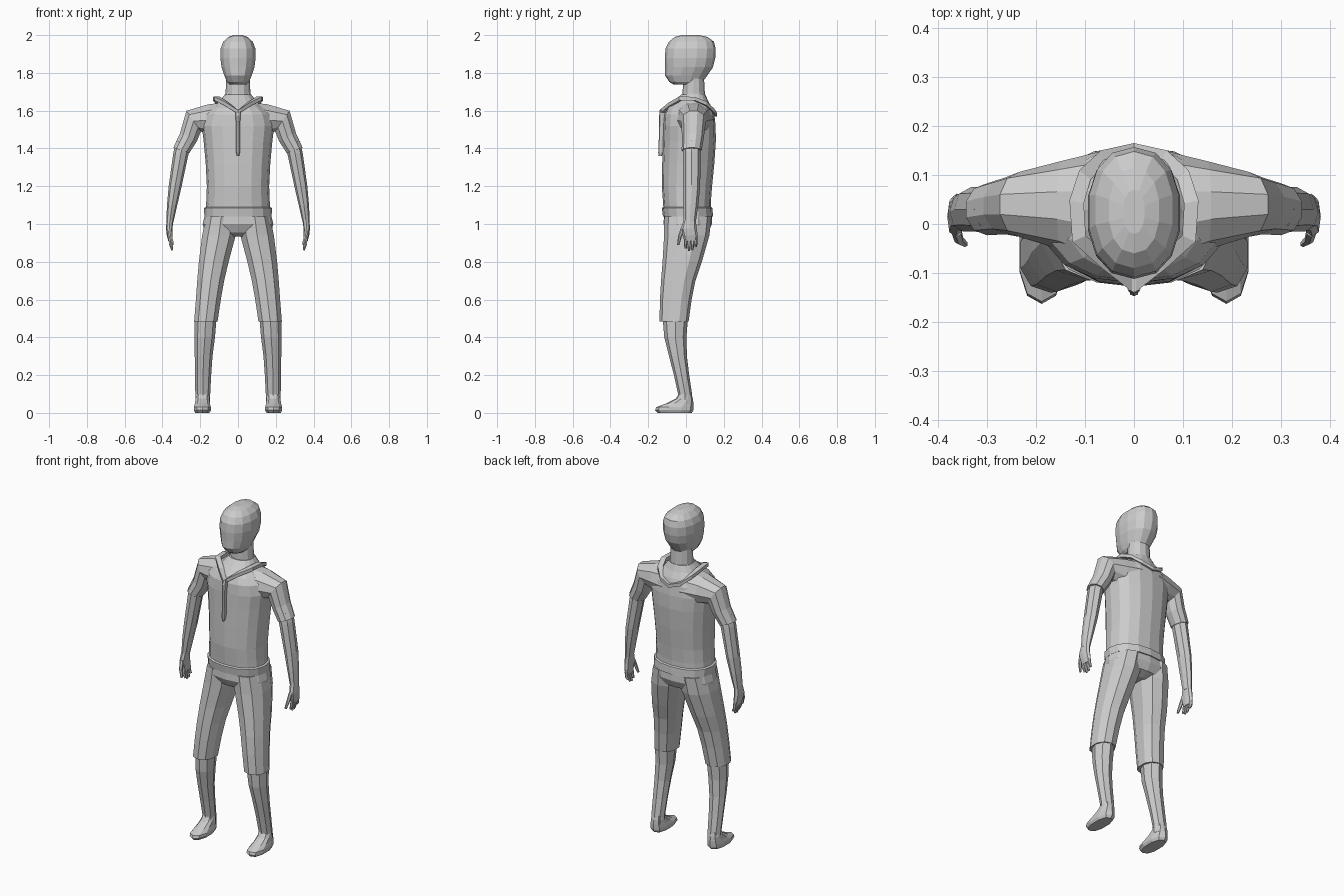
import bpy, bmesh
from math import sin, cos, pi, radians, copysign
from mathutils import Vector


def make(name, rings, mirror=False, cap=True):
    """Skin a list of equal-length point rings into one flat-shaded object."""
    bm = bmesh.new()
    vs = [[bm.verts.new(p) for p in r] for r in rings]
    n = len(vs[0])
    for a, b in zip(vs, vs[1:]):
        for i in range(n):
            bm.faces.new((a[i], a[(i + 1) % n], b[(i + 1) % n], b[i]))
    if cap:
        bm.faces.new(vs[0])
        bm.faces.new(vs[-1])
    bmesh.ops.recalc_face_normals(bm, faces=bm.faces)
    me = bpy.data.meshes.new(name)
    bm.to_mesh(me)
    bm.free()
    ob = bpy.data.objects.new(name, me)
    bpy.context.collection.objects.link(ob)
    if mirror:
        ob.modifiers.new("Mirror", 'MIRROR')
    return ob


def ring(x, y, z, rx, ry, tilt=0, n=10, p=1.0):
    """Rounded section; tilt swings it about the y axis, p < 1 makes it boxier."""
    out = []
    for i in range(n):
        a = 2 * pi * i / n - pi / 2
        u = copysign(abs(cos(a)) ** p, cos(a)) * rx
        v = copysign(abs(sin(a)) ** p, sin(a)) * ry
        t = radians(tilt)
        out.append((x + u * cos(t), y + v, z + u * sin(t)))
    return out


def span(z, x0, x1, y0, y1, n=10, p=1.0):
    """Horizontal section given by its extents."""
    return ring((x0 + x1) / 2, (y0 + y1) / 2, z, (x1 - x0) / 2, (y1 - y0) / 2, 0, n, p)


def body(name, rows, n, p=1.0):
    """Centred loft from rows of z, half width, front y, back y."""
    return make(name, [span(z, -w, w, a, b, n, p) for z, w, a, b in rows])


def limb(name, rows, n=10, p=1.0):
    """Mirrored loft from rows of x, y, z, rx, ry, tilt."""
    return make(name, [ring(*r, n, p) for r in rows], True)


# Head and neck
body("head", [(1.738, .045, -.065, .075), (1.752, .06, -.088, .088), (1.785, .074, -.110, .112),
              (1.83, .089, -.110, .143), (1.88, .096, -.112, .155), (1.93, .094, -.108, .157),
              (1.965, .080, -.090, .148), (1.99, .052, -.060, .115), (2.0, .022, -.02, .07)], 14, .9)
body("neck", [(1.63, .08, -.03, .11), (1.69, .066, -.018, .10), (1.78, .062, -.015, .095)], 12)

# Shirt body, with a turned hem at the waist
body("shirt", [(1.04, .178, -.122, .143), (1.085, .180, -.128, .140), (1.09, .170, -.120, .132),
               (1.12, .168, -.122, .132), (1.20, .165, -.128, .138), (1.32, .171, -.126, .150),
               (1.44, .182, -.122, .158), (1.52, .192, -.120, .157), (1.58, .178, -.115, .150),
               (1.615, .140, -.100, .138), (1.65, .098, -.062, .118), (1.685, .070, -.025, .103)], 16, .88)

# Shoulders and short sleeves
limb("sleeve", [(.06, .03, 1.555, .095, .120, 90), (.15, .038, 1.55, .088, .090, 85),
                (.235, .040, 1.545, .070, .066, 55), (.262, .037, 1.46, .052, .058, 25),
                (.30, .030, 1.39, .047, .053, 18)])

# Bare arms
limb("arm", [(.288, .030, 1.43, .040, .046, 18), (.303, .030, 1.37, .040, .047, 15),
             (.333, .030, 1.20, .034, .045, 10), (.349, .025, 1.10, .027, .040, 6),
             (.361, .020, 1.01, .019, .032, 3)], 8)

# Hands: palm, four curled fingers, thumb
limb("palm", [(.360, .020, 1.025, .018, .031, 3), (.364, .015, .975, .017, .042, 0),
              (.362, .022, .94, .015, .040, 0), (.358, .026, .91, .011, .034, 0)], 8, .85)
for k in range(4):
    y, tip = -.002 + .018 * k, (.872, .860, .863, .880)[k]
    limb("finger", [(.360, y, .925, .009, .009, 0), (.358, y, .895, .009, .009, -15),
                    (.348, y, tip, .006, .006, -30)], 6)
limb("thumb", [(.362, -.014, .98, .011, .013, 0), (.357, -.032, .935, .010, .010, -10),
               (.345, -.041, .89, .007, .006, -20)], 6)

# Shorts: hips and two wide legs
body("shorts_hips", [(1.07, .170, -.115, .135), (1.0, .187, -.119, .138), (.955, .175, -.095, .115),
                     (.935, .09, -.06, .07)], 16, .88)
make("shorts_leg", [span(z, *e, 10, .9) for z, e in (
    (1.04, (.005, .172, -.115, .135)), (.94, (.008, .194, -.116, .124)), (.80, (.046, .211, -.124, .084)),
    (.70, (.070, .219, -.132, .050)), (.60, (.088, .226, -.138, .030)), (.485, (.105, .235, -.140, .014)))], True)

# Lower legs
make("lower_leg", [span(z, *e, 8) for z, e in (
    (.52, (.112, .229, -.125, .012)), (.40, (.122, .229, -.115, .002)), (.30, (.135, .229, -.090, .005)),
    (.20, (.142, .228, -.064, .017)), (.10, (.147, .226, -.042, .032)), (.05, (.147, .226, -.045, .034)))], True)

# Bare feet
make("foot", [span(z, *e, 10, .85) for z, e in (
    (.0, (.150, .228, -.150, .030)), (.014, (.142, .235, -.163, .040)), (.030, (.142, .235, -.158, .041)),
    (.050, (.147, .230, -.105, .040)), (.075, (.149, .226, -.055, .036)), (.10, (.152, .222, -.038, .03)))], True)

# Folded collar: a flat band that meets in a V at the front
collar = []
for p in ((0, -.126, 1.592), (.055, -.080, 1.632), (.112, -.030, 1.665), (.117, .045, 1.663),
          (.100, .100, 1.638), (.060, .137, 1.60), (0, .150, 1.578)):
    p = Vector(p)
    d = Vector((p.x, p.y - .02, 0)).normalized() * .015
    h = Vector((0, 0, .010))
    collar.append([p - d - h, p + d - h, p + d + h, p - d + h])
make("collar", collar, True, False)

# Hanging cord down the chest
body("cord", [(1.36, .006, -.146, -.128), (1.38, .010, -.147, -.120), (1.50, .010, -.142, -.115),
              (1.575, .013, -.142, -.110), (1.605, .016, -.138, -.105)], 8, .7)
